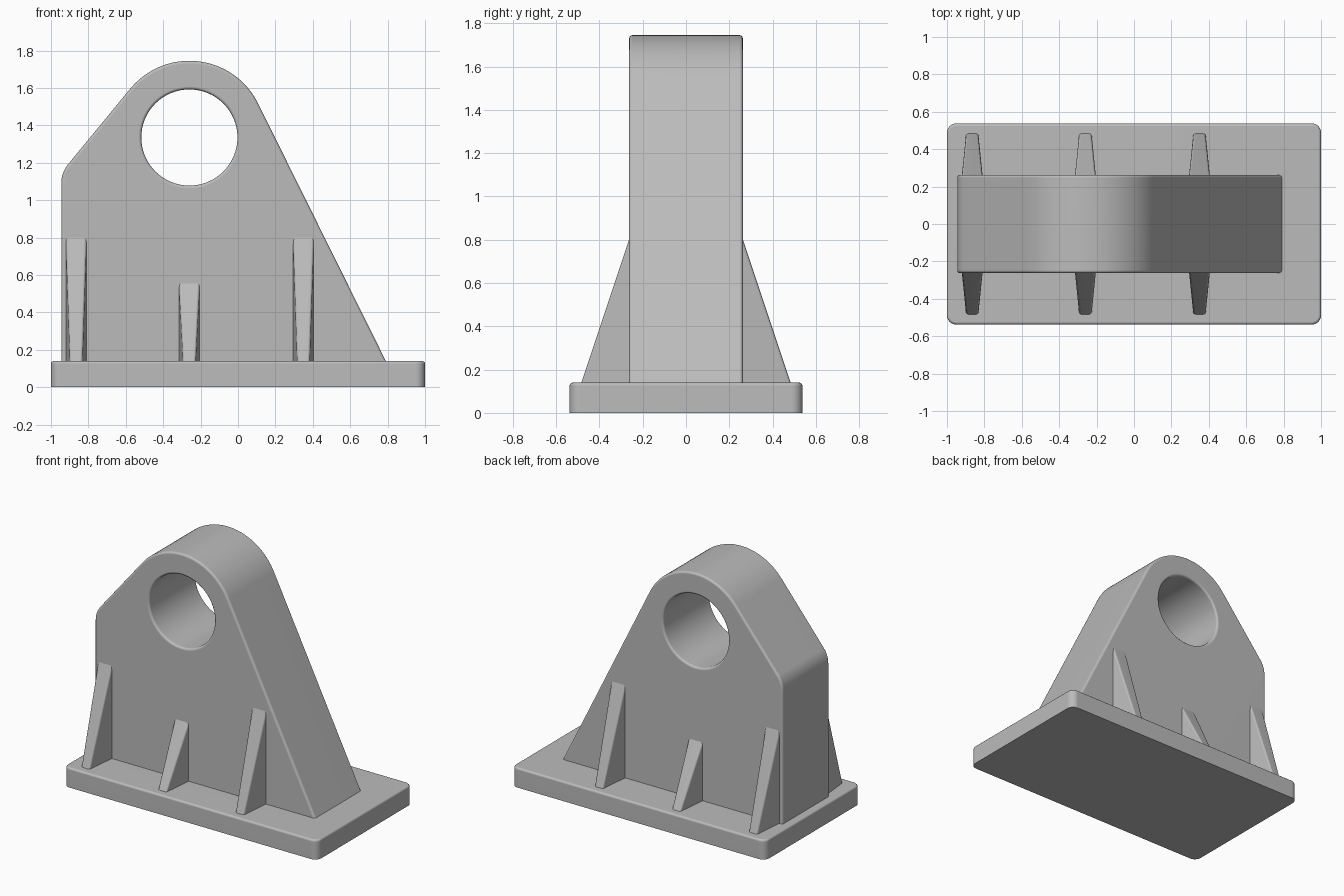
import bpy
import bmesh
from math import radians, sin, cos, atan2, pi

cube = bpy.data.objects.get("Cube")
if cube:
    bpy.data.objects.remove(cube, do_unlink=True)

grey = bpy.data.materials.new("grey metal")
grey.use_nodes = True
GREY = (0.5, 0.5, 0.5, 1)
grey.diffuse_color = GREY
grey.node_tree.nodes["Principled BSDF"].inputs["Base Color"].default_value = GREY

BASE_TOP = 0.14
HALF_Y = 0.263
EYE = (-0.26, 1.335)


def add_object(name, bm):
    bmesh.ops.recalc_face_normals(bm, faces=bm.faces)
    mesh = bpy.data.meshes.new(name)
    bm.to_mesh(mesh)
    bm.free()
    mesh.materials.append(grey)
    obj = bpy.data.objects.new(name, mesh)
    bpy.context.collection.objects.link(obj)
    return obj


def activate(obj):
    bpy.ops.object.select_all(action='DESELECT')
    obj.select_set(True)
    bpy.context.view_layer.objects.active = obj


def smooth(obj):
    activate(obj)
    bpy.ops.object.shade_smooth_by_angle(angle=radians(35))
    mod = obj.modifiers.new("Even normals", 'WEIGHTED_NORMAL')
    mod.keep_sharp = True


def extrude_profile(name, points, half):
    """Prism along y from a closed outline in x and z."""
    bm = bmesh.new()
    face = bm.faces.new([bm.verts.new((x, -half, z)) for x, z in points])
    out = bmesh.ops.extrude_face_region(bm, geom=[face])
    for v in out["geom"]:
        if isinstance(v, bmesh.types.BMVert):
            v.co.y = half
    return add_object(name, bm)


def arc(centre, radius, start, end, steps):
    return [(centre[0] + radius * cos(start + (end - start) * i / steps),
             centre[1] + radius * sin(start + (end - start) * i / steps))
            for i in range(steps + 1)]


def bevel(bm, edges, width, segments):
    bmesh.ops.bevel(bm, geom=edges, offset=width, segments=segments,
                    profile=0.5, affect='EDGES')


# Base plate: rounded corners and top rim, sharp underside
bm = bmesh.new()
bmesh.ops.create_cube(bm, size=1)
for v in bm.verts:
    v.co = (v.co.x * 2, v.co.y * 1.076, (v.co.z + 0.5) * BASE_TOP)
bevel(bm, [e for e in bm.edges
           if abs(e.verts[0].co.z - e.verts[1].co.z) > 0.1], 0.05, 6)
bevel(bm, [e for e in bm.edges
           if all(v.co.z > BASE_TOP - 0.001 for v in e.verts)], 0.015, 3)
smooth(add_object("base_plate", bm))

# Upright: sloped sides tangent to the round eye, sunk into the base
right_normal = atan2(0.444, 0.896)
left_normal = atan2(0.625, -0.78)
outline = [(-0.945, 0.05), (0.835, 0.05)]
outline += arc(EYE, 0.41, right_normal, left_normal, 36)
outline += arc((-0.785, 1.09), 0.16, left_normal, pi, 8)
upright = extrude_profile("upright", outline, HALF_Y)
cutter = extrude_profile("hole_cutter", arc(EYE, 0.257, 0, 2 * pi, 64)[:-1], 0.5)
cutter.hide_render = True

activate(upright)
cut = upright.modifiers.new("Hole", 'BOOLEAN')
cut.operation = 'DIFFERENCE'
cut.solver = 'EXACT'
cut.object = cutter
rim = upright.modifiers.new("Rim", 'BEVEL')
rim.limit_method = 'ANGLE'
rim.angle_limit = radians(40)
rim.width = 0.016
rim.segments = 3
for name in ("Hole", "Rim"):
    bpy.ops.object.modifier_apply(modifier=name)
bpy.data.objects.remove(cutter, do_unlink=True)
smooth(upright)


# Tapered ribs on both faces
def rib(name, x, top, side):
    tip, bury = 0.483, 0.02
    slope = (top - BASE_TOP) / (tip - HALF_Y)
    wall_y, low = HALF_Y - bury, BASE_TOP - bury
    wall_z, tip_y = top + bury * slope, tip + bury / slope
    bm = bmesh.new()
    left, right = [[bm.verts.new((x + s * w, side * y, z)) for w, y, z in
                    ((0.057, wall_y, low), (0.057, wall_y, wall_z),
                     (0.032, tip_y, low))] for s in (-1, 1)]
    bm.faces.new(left)
    bm.faces.new(right)
    for i in range(3):
        j = (i + 1) % 3
        bm.faces.new((left[i], left[j], right[j], right[i]))
    bmesh.ops.recalc_face_normals(bm, faces=bm.faces)
    bevel(bm, [bm.edges.get((v[1], v[2])) for v in (left, right)], 0.012, 3)
    smooth(add_object(name, bm))


for label, side in (("front", -1), ("back", 1)):
    for place, x, top in (("right", -0.865, 0.8), ("middle", -0.26, 0.555),
                          ("left", 0.35, 0.8)):
        rib(f"{label}_{place}_rib", x, top, side)
